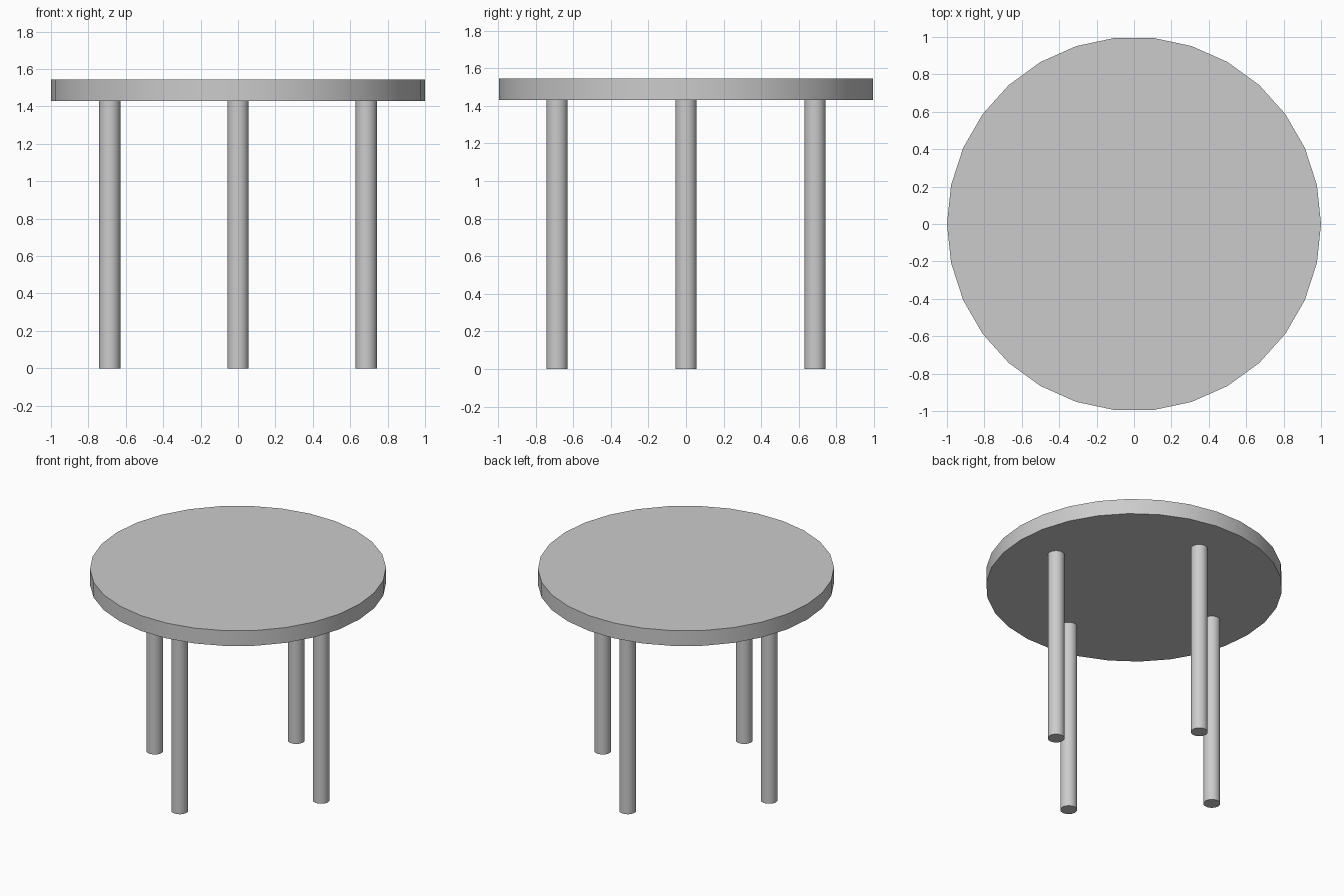
import bpy
import math

cube = bpy.data.objects.get("Cube")
if cube:
    bpy.data.objects.remove(cube, do_unlink=True)

# Single plain grey finish
grey = bpy.data.materials.new("light grey")
grey.use_nodes = True
colour = (0.6, 0.6, 0.6, 1)
grey.diffuse_color = colour
grey.node_tree.nodes["Principled BSDF"].inputs["Base Color"].default_value = colour

SIDES = 30
TOP_RADIUS = 1.0
TOP_THICKNESS = 0.114
LEG_RADIUS = 0.057
LEG_HEIGHT = 1.43
LEG_OFFSET = 0.686


def cylinder(name, radius, height, x, y, base):
    """Upright cylinder with a corner on +x, smooth round the side, flat at the ends."""
    bpy.ops.mesh.primitive_cylinder_add(
        vertices=SIDES, radius=radius, depth=height,
        location=(x, y, base + height / 2), rotation=(0, 0, math.pi / 2))
    obj = bpy.context.object
    obj.name = name
    obj.data.materials.append(grey)
    bpy.ops.object.shade_smooth_by_angle(angle=math.radians(30))
    return obj


# Round table top
cylinder("table_top", TOP_RADIUS, TOP_THICKNESS, 0, 0, LEG_HEIGHT)

# Four legs, one on each axis
for name, x, y in (("left_leg", 1, 0), ("right_leg", -1, 0),
                   ("front_leg", 0, -1), ("back_leg", 0, 1)):
    cylinder(name, LEG_RADIUS, LEG_HEIGHT, x * LEG_OFFSET, y * LEG_OFFSET, 0)
